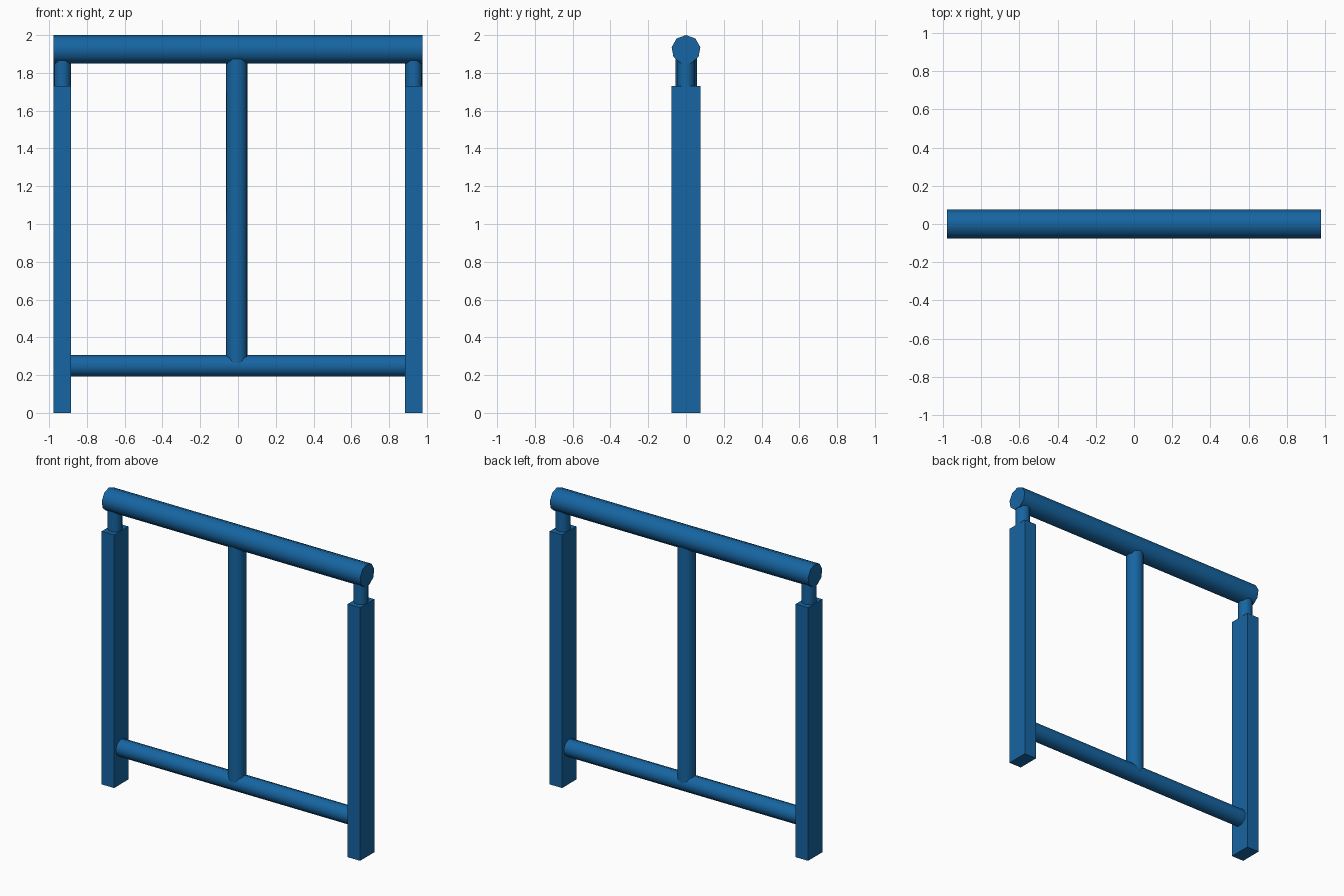
import bpy, math
from mathutils import Vector

if "Cube" in bpy.data.objects:
    bpy.data.objects.remove(bpy.data.objects["Cube"])

blue = bpy.data.materials.new("blue_paint")
blue.diffuse_color = (0.008, 0.13, 0.36, 1)
blue.use_nodes = True
blue.node_tree.nodes["Principled BSDF"].inputs["Base Color"].default_value = blue.diffuse_color

def finish(name):
    ob = bpy.context.object
    ob.name = name
    ob.data.materials.append(blue)
    return ob

def tube(name, start, end, radius, sides=9, spin=0.0):
    """Smooth low-poly rod between two points, with flat ends."""
    a, b = Vector(start), Vector(end)
    bpy.ops.mesh.primitive_cylinder_add(vertices=sides, radius=radius,
                                        depth=(b - a).length, location=(a + b) / 2)
    ob = finish(name)
    if abs((b - a).x) > 0.01:          # lie along x
        ob.rotation_euler = (math.pi / 2, 0, math.pi / 2)
    # spin the cross-section about the rod's own axis
    for v in ob.data.vertices:
        c, s = math.cos(spin), math.sin(spin)
        v.co.x, v.co.y = c * v.co.x - s * v.co.y, s * v.co.x + c * v.co.y
    bpy.ops.object.shade_smooth_by_angle(angle=math.radians(50))
    return ob

# round rails: thick one on top, thin one below
tube("top_rail", (-0.977, 0, 1.923), (0.977, 0, 1.923), 0.077)
tube("bottom_rail", (-0.90, 0, 0.248), (0.90, 0, 0.248), 0.059)

# upright in the middle
tube("middle_upright", (-0.006, 0, 0.25), (-0.006, 0, 1.92), 0.058)

# square posts with a round peg up to the top rail
for side, x in (("left", -0.93), ("right", 0.93)):
    bpy.ops.mesh.primitive_cube_add(size=1, location=(x, 0, 0.865))
    post = finish(side + "_post")
    post.scale = (0.094, 0.153, 1.73)
    tube(side + "_peg", (x, 0, 1.6), (x, 0, 1.92), 0.047)
